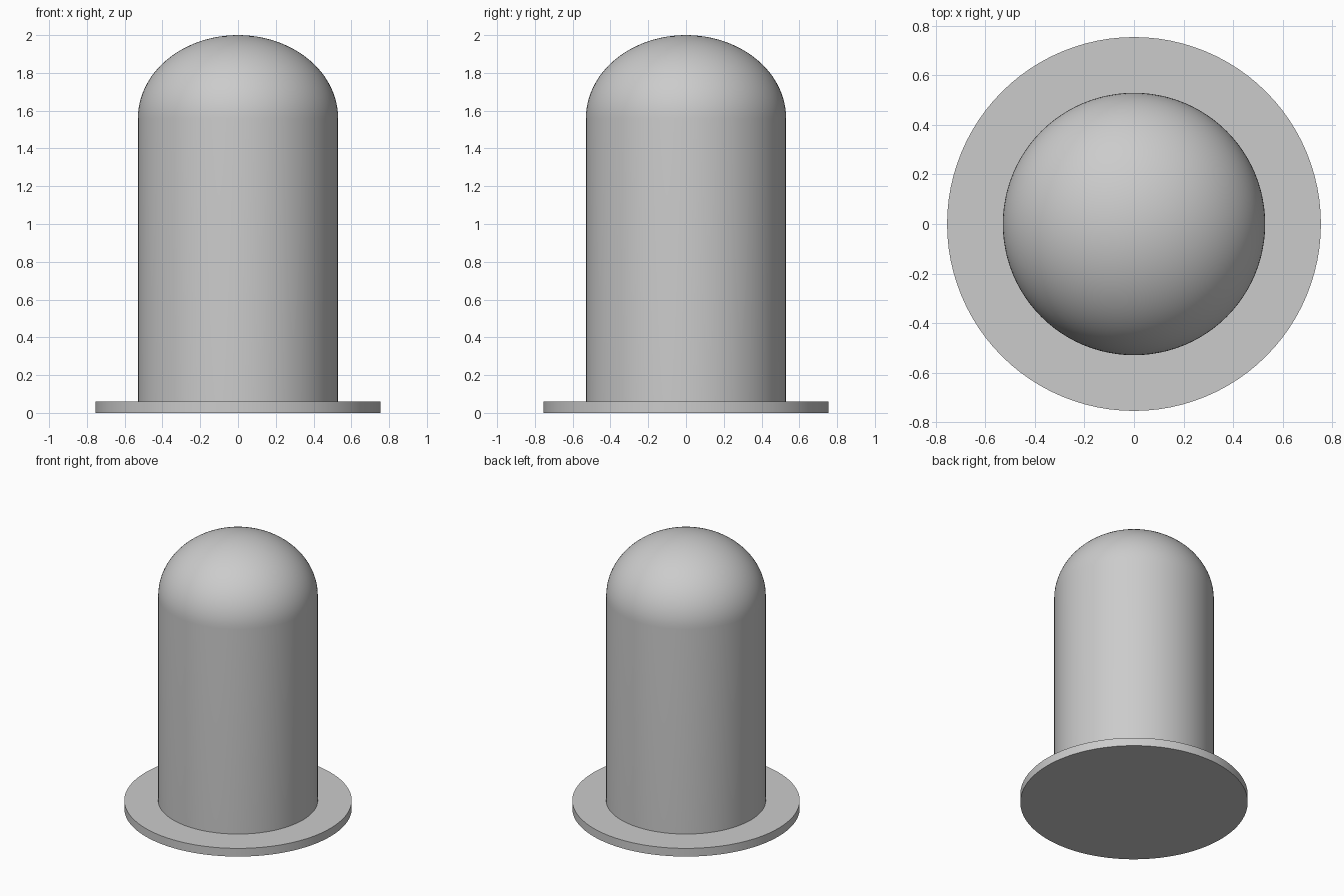
import bpy, math

if "Cube" in bpy.data.objects:
    bpy.data.objects.remove(bpy.data.objects["Cube"])

SEGMENTS = 96


def lathe(name, profile):
    """Revolve an (r, z) profile around the z axis; r = 0 ends become poles."""
    verts, faces, rings = [], [], []
    for r, z in profile:
        start = len(verts)
        if r < 1e-6:
            verts.append((0, 0, z))
            rings.append([start] * SEGMENTS)
        else:
            for i in range(SEGMENTS):
                a = 2 * math.pi * i / SEGMENTS
                verts.append((r * math.cos(a), r * math.sin(a), z))
            rings.append(list(range(start, start + SEGMENTS)))
    for lo, hi in zip(rings, rings[1:]):
        for i in range(SEGMENTS):
            j = (i + 1) % SEGMENTS
            faces.append(tuple(dict.fromkeys((lo[i], lo[j], hi[j], hi[i]))))
    mesh = bpy.data.meshes.new(name)
    mesh.from_pydata(verts, [], faces)
    obj = bpy.data.objects.new(name, mesh)
    bpy.context.collection.objects.link(obj)
    bpy.ops.object.select_all(action='DESELECT')
    obj.select_set(True)
    bpy.context.view_layer.objects.active = obj
    bpy.ops.object.shade_smooth_by_angle(angle=math.radians(30))
    return obj


BASE_R, BASE_H = 0.755, 0.06
BODY_R, SHOULDER_Z, TOP_Z = 0.53, 1.56, 2.0
DOME_STEPS = 24

# One continuous shell: base disc, flange, straight wall, elliptical dome
profile = [(0, 0), (BASE_R, 0), (BASE_R, BASE_H), (BODY_R, BASE_H)]
for k in range(DOME_STEPS + 1):
    t = math.pi / 2 * k / DOME_STEPS
    profile.append((BODY_R * math.cos(t),
                    SHOULDER_Z + (TOP_Z - SHOULDER_Z) * math.sin(t)))
lathe("flanged_dome_cap", profile)
